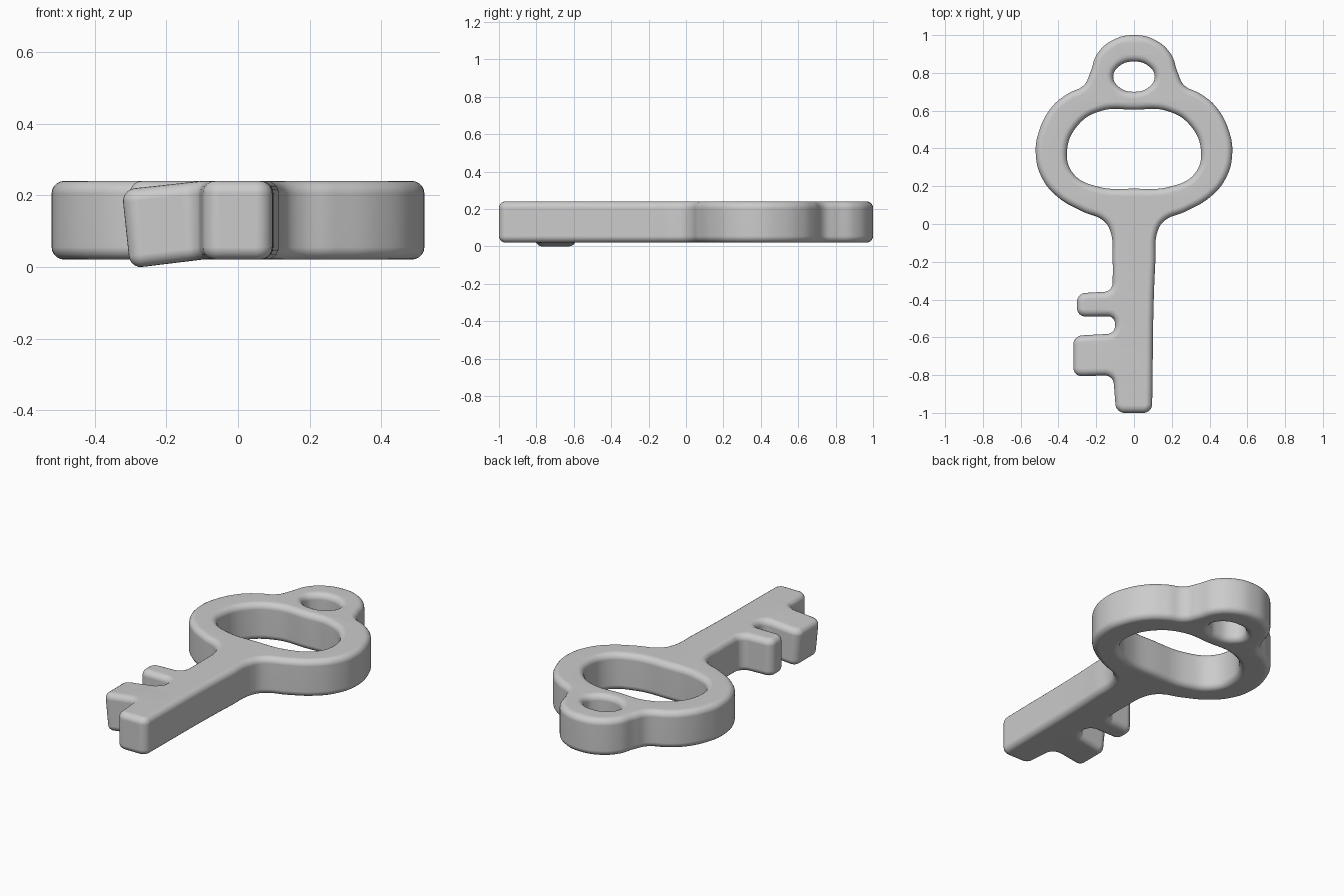
import bpy, bmesh
from mathutils import Vector

cube = bpy.data.objects.get("Cube")
if cube:
    bpy.data.objects.remove(cube, do_unlink=True)

BEVEL, HEIGHT, MID = 0.035, 0.22, 0.13


def add_loop(curve, nodes):
    """Closed outline: (x, y) is a smooth point, (x, y, r) a rounded corner."""
    pts = []
    count = len(nodes)
    for i, node in enumerate(nodes):
        c = Vector((node[0], node[1], 0))
        if len(node) == 2:
            pts.append((c, 'AUTO', 'AUTO', c))
            continue
        before, after = nodes[i - 1], nodes[(i + 1) % count]
        a = c + (Vector((before[0], before[1], 0)) - c).normalized() * node[2]
        b = c + (Vector((after[0], after[1], 0)) - c).normalized() * node[2]
        pts.append((a, 'VECTOR', 'FREE', a.lerp(c, 0.55)))
        pts.append((b, 'FREE', 'VECTOR', b.lerp(c, 0.55)))
    spline = curve.splines.new('BEZIER')
    spline.use_cyclic_u = True
    spline.bezier_points.add(len(pts) - 1)
    for bp, (co, left, right, handle) in zip(spline.bezier_points, pts):
        bp.co = co
        bp.handle_left = bp.handle_right = handle
        bp.handle_left_type, bp.handle_right_type = left, right


def mirrored(half):
    """Mirror a half outline whose first and last points lie on x = 0."""
    return half + [(-x, y) for x, y in half[-2:0:-1]]


# Head outline with its hanging loop, from the top down the +x side
head = [(0, 1), (0.11, 0.975), (0.195, 0.9), (0.232, 0.8), (0.265, 0.735),
        (0.35, 0.69), (0.43, 0.625), (0.5, 0.5), (0.52, 0.37), (0.485, 0.24),
        (0.4, 0.14), (0.27, 0.065), (0.165, 0.02), (0.128, -0.03), (0.113, -0.2)]

# Shaft tip and the two teeth
teeth = [(0.095, -1, 0.045), (-0.095, -1, 0.045), (-0.11, -0.8, 0.045),
         (-0.313, -0.807, 0.045), (-0.313, -0.592, 0.045), (-0.1, -0.58, 0.04),
         (-0.1, -0.488, 0.04), (-0.302, -0.49, 0.045), (-0.302, -0.367, 0.045),
         (-0.113, -0.357, 0.045)]

curve = bpy.data.curves.new("key_outline", 'CURVE')
curve.dimensions = '2D'
curve.fill_mode = 'BOTH'
curve.resolution_u = 8
curve.extrude = HEIGHT / 2 - BEVEL
curve.bevel_depth = BEVEL
curve.bevel_resolution = 4
curve.offset = -BEVEL
add_loop(curve, head + teeth + [(-x, y) for x, y in head[:0:-1]])
# Grip opening and hanging hole
add_loop(curve, mirrored([(0, 0.605), (0.17, 0.6), (0.295, 0.525), (0.355, 0.38),
                          (0.32, 0.265), (0.2, 0.2), (0, 0.187)]))
add_loop(curve, mirrored([(0, 0.86), (0.075, 0.838), (0.11, 0.78),
                          (0.075, 0.722), (0, 0.7)]))

# Turn the outline into a solid mesh
helper = bpy.data.objects.new("key_outline", curve)
bpy.context.collection.objects.link(helper)
bpy.context.view_layer.update()
graph = bpy.context.evaluated_depsgraph_get()
mesh = bpy.data.meshes.new_from_object(helper.evaluated_get(graph))
bpy.data.objects.remove(helper, do_unlink=True)
key = bpy.data.objects.new("key", mesh)
bpy.context.collection.objects.link(key)

bm = bmesh.new()
bm.from_mesh(mesh)
bmesh.ops.remove_doubles(bm, verts=bm.verts, dist=0.0005)
bmesh.ops.bisect_plane(bm, geom=bm.verts[:] + bm.edges[:] + bm.faces[:],
                       plane_co=(-0.1, 0, 0), plane_no=(1, 0, 0))
bmesh.ops.recalc_face_normals(bm, faces=bm.faces)
# Tilt the larger tooth downwards
for v in bm.verts:
    if v.co.x < -0.1 and -0.85 < v.co.y < -0.545:
        reach = -0.1 - v.co.x
        v.co.x -= 0.5 * reach * v.co.z
        v.co.z -= 0.115 * reach
low = min(v.co.z for v in bm.verts)
bmesh.ops.translate(bm, verts=bm.verts, vec=(0, 0, -low))
bm.to_mesh(mesh)
bm.free()

# Single grey material
grey = bpy.data.materials.new("plain_grey")
grey.use_nodes = True
color = (0.6, 0.6, 0.6, 1)
grey.diffuse_color = color
grey.node_tree.nodes["Principled BSDF"].inputs["Base Color"].default_value = color
mesh.materials.clear()
mesh.materials.append(grey)

# Soft shading that keeps the broad faces flat
for poly in mesh.polygons:
    poly.use_smooth = True
weighted = key.modifiers.new("weighted_normals", 'WEIGHTED_NORMAL')
weighted.weight = 100
